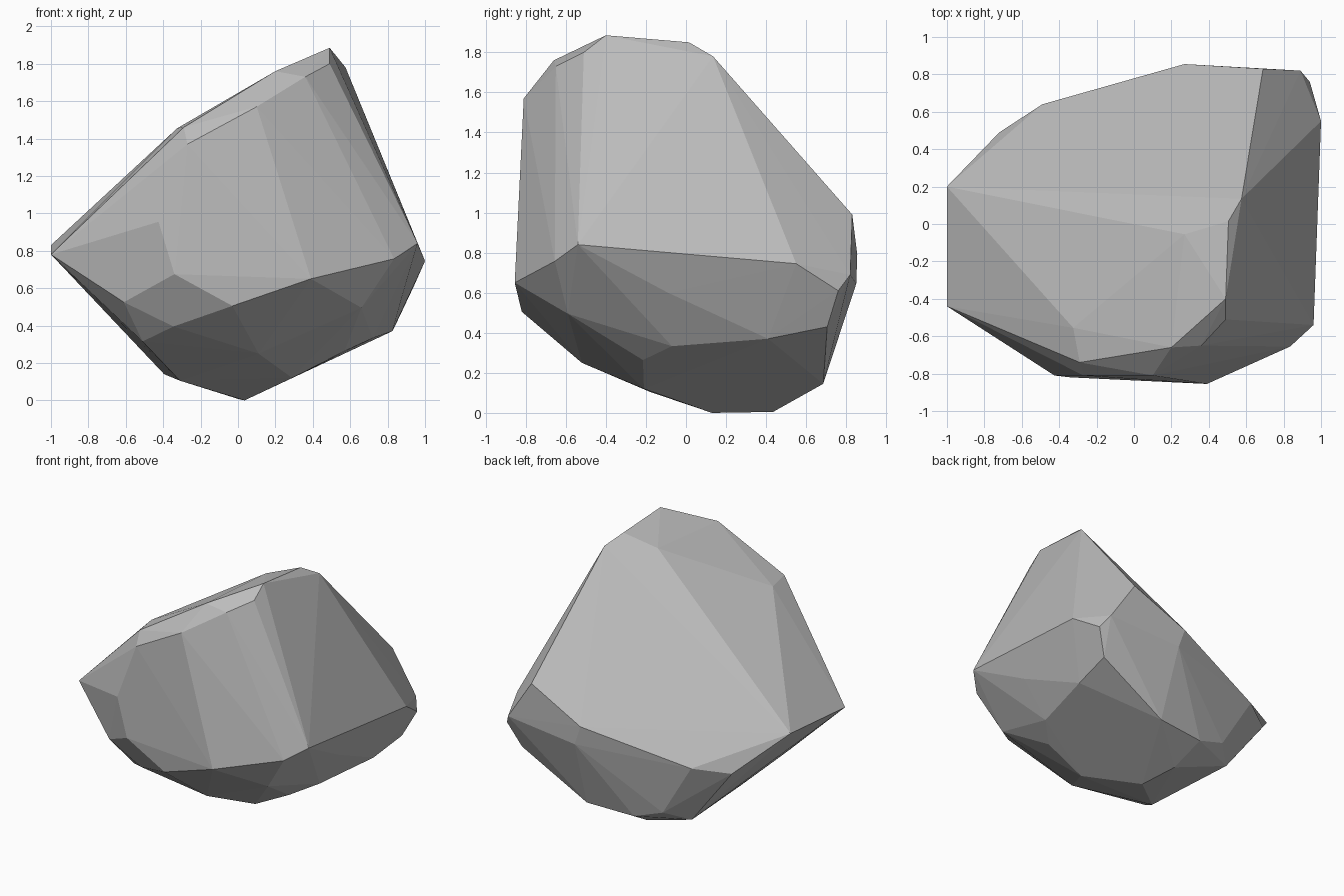
import bpy, bmesh

# Corner points of the faceted boulder, grouped by height
CROWN = [
    (.49, -.40, 1.885), (.505, .015, 1.85), (.575, .135, 1.78), (.49, -.51, 1.80),
    (.36, -.65, 1.73), (.20, -.66, 1.76), (.27, -.055, 1.77), (.10, -.81, 1.57),
    (-.27, -.81, 1.37), (-.29, -.74, 1.46), (-.325, -.555, 1.455),
]
GIRDLE = [
    (-1, .20, .83), (-1, -.44, .78), (-.72, .49, .565), (-.49, .64, .60),
    (.27, .855, .79), (.32, .85, .645), (.69, .83, .99), (.89, .82, .69),
    (.94, .76, .61), (1, .55, .745), (.89, -.09, .60), (.96, -.54, .84),
    (.835, -.655, .757), (.39, -.855, .65), (-.34, -.82, .675),
    (-.425, -.81, .955), (-.61, -.64, .525), (-.03, -.82, .505),
]
BASE = [
    (.855, .705, .43), (.825, .41, .37), (.72, -.07, .333), (.57, -.215, .264),
    (.66, -.59, .495), (.11, -.52, .25), (.29, -.21, .12), (-.31, -.18, .105),
    (.035, .13, 0), (.01, .435, .005), (.335, .685, .145), (-.03, .655, .13),
    (-.25, .63, .205), (-.395, .495, .14), (-.50, -.30, .29),
    (-.51, -.49, .315), (-.345, -.65, .395),
]

# Wrap the points in a convex, flat-faced skin
bm = bmesh.new()
for co in CROWN + GIRDLE + BASE:
    bm.verts.new(co)
hull = bmesh.ops.convex_hull(bm, input=bm.verts[:])
loose = [v for v in bm.verts if not v.link_faces]
bmesh.ops.delete(bm, geom=loose, context='VERTS')
bmesh.ops.recalc_face_normals(bm, faces=bm.faces[:])

mesh = bpy.data.meshes.new("boulder")
bm.to_mesh(mesh)
bm.free()

# Single stone colour
stone = bpy.data.materials.new("stone grey")
stone.diffuse_color = (.5, .5, .5, 1)
mesh.materials.append(stone)

boulder = bpy.data.objects.new("boulder", mesh)
bpy.context.collection.objects.link(boulder)
